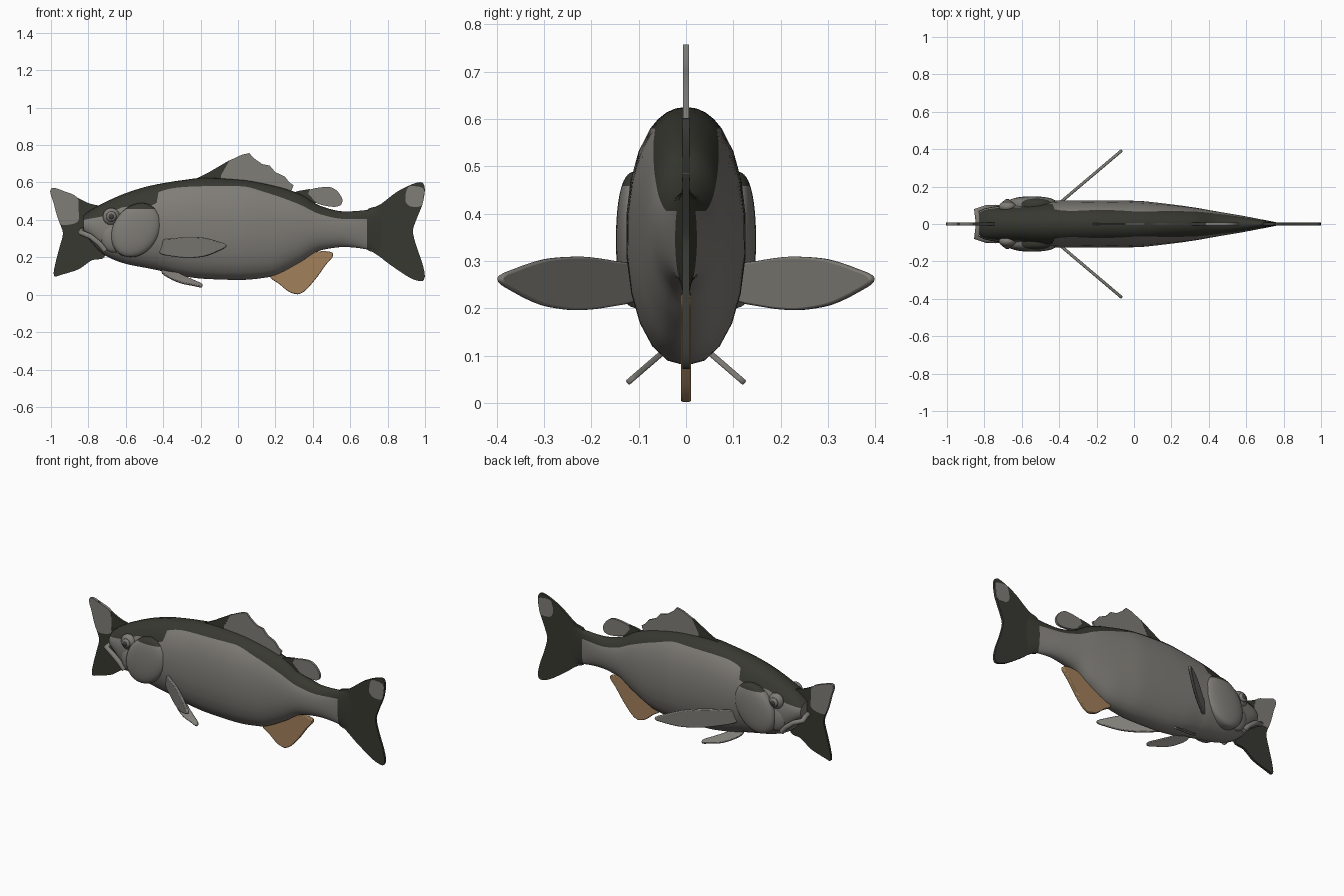
import bpy, bmesh, math
from mathutils import Vector

if "Cube" in bpy.data.objects:
    bpy.data.objects.remove(bpy.data.objects["Cube"])


def material(name, rgb):
    m = bpy.data.materials.new(name)
    m.diffuse_color = (*rgb, 1)
    m.use_nodes = True
    m.node_tree.nodes["Principled BSDF"].inputs["Base Color"].default_value = m.diffuse_color
    return m


GREY = material("scale grey", (0.215, 0.205, 0.185))
DARK = material("dark olive", (0.040, 0.040, 0.031))
TAN = material("fin tan", (0.36, 0.215, 0.105))
PUPIL = material("pupil", (0.05, 0.05, 0.048))


def finish(name, bm, mats, angle=40):
    bmesh.ops.recalc_face_normals(bm, faces=bm.faces)
    me = bpy.data.meshes.new(name)
    bm.to_mesh(me)
    bm.free()
    for m in mats:
        me.materials.append(m)
    ob = bpy.data.objects.new(name, me)
    bpy.context.collection.objects.link(ob)
    bpy.ops.object.select_all(action='DESELECT')
    ob.select_set(True)
    bpy.context.view_layer.objects.active = ob
    bpy.ops.object.shade_smooth_by_angle(angle=math.radians(angle))
    return ob


def smooth_outline(pts, steps=4):
    """Closed Catmull-Rom outline; sharp corners are softened only slightly."""
    out, n = [], len(pts)
    v = [Vector(p) for p in pts]
    for i in range(n):
        a, b, c, d = v[i - 1], v[i], v[(i + 1) % n], v[(i + 2) % n]
        length = (c - b).length
        t0 = (c - a).normalized() * length * 0.8
        t1 = (d - b).normalized() * length * 0.8
        for k in range(steps):
            t = k / steps
            out.append(b * (2*t**3 - 3*t*t + 1) + t0 * (t**3 - 2*t*t + t)
                       + c * (3*t*t - 2*t**3) + t1 * (t**3 - t*t))
    return out


def fin(name, pts, half, mat, place=None, normal=(0, 1, 0), curved=True, bevel=0):
    """Thin plate from an (x, z) outline, optionally mapped into another plane."""
    place = place or (lambda x, z: (x, 0, z))
    outline = smooth_outline(pts) if curved else pts
    bm = bmesh.new()
    n = Vector(normal).normalized() * half
    sides = [[bm.verts.new(Vector(place(p[0], p[1])) + n * s) for p in outline] for s in (-1, 1)]
    bm.faces.new(sides[0])
    bm.faces.new(sides[1][::-1])
    for i in range(len(outline)):
        bm.faces.new((sides[0][i - 1], sides[0][i], sides[1][i], sides[1][i - 1]))
    ob = finish(name, bm, [mat])
    if bevel:
        b = ob.modifiers.new("soft edge", 'BEVEL')
        b.width, b.segments = bevel, 2
    return ob


# Body stations: x, top, bottom, half width, lower limit of the dark back
ROWS = [(-.825, .425, .325, .070, .400), (-.80, .445, .300, .082, .405),
        (-.72, .490, .215, .097, .420), (-.60, .543, .165, .110, .470),
        (-.50, .575, .145, .121, .472), (-.435, .590, .132, .125, .490),
        (-.425, .592, .130, .125, .548), (-.30, .612, .100, .127, .575),
        (-.18, .625, .085, .127, .580), (.01, .615, .079, .125, .580),
        (.17, .588, .095, .109, .540), (.33, .540, .170, .087, .482),
        (.44, .475, .237, .068, .430), (.57, .445, .255, .046, .405),
        (.69, .453, .242, .023, .405), (.77, .487, .195, .007, .405)]


def sample(x, col):
    """Monotone cubic interpolation of one column."""
    i = max(k for k in range(len(ROWS) - 1) if ROWS[k][0] <= x + 1e-9)

    def slope(k):
        return (ROWS[k + 1][col] - ROWS[k][col]) / (ROWS[k + 1][0] - ROWS[k][0])

    def tangent(k):
        if k == 0 or k == len(ROWS) - 1:
            return slope(min(k, len(ROWS) - 2))
        a, b = slope(k - 1), slope(k)
        return 0 if a * b <= 0 else 2 * a * b / (a + b)
    h = ROWS[i + 1][0] - ROWS[i][0]
    t = (x - ROWS[i][0]) / h
    return (ROWS[i][col] * (2*t**3 - 3*t*t + 1) + tangent(i) * h * (t**3 - 2*t*t + t)
            + ROWS[i + 1][col] * (3*t*t - 2*t**3) + tangent(i + 1) * h * (t**3 - t*t))


# Body: lofted rings, each with a vertex exactly on the colour boundary
N, ND, NG = 2.15, 4, 9


def spow(v, e):
    return math.copysign(abs(v) ** e, v)


xs = []
for a, b in zip(ROWS, ROWS[1:]):
    k = max(1, round((b[0] - a[0]) / 0.025))
    xs += [a[0] + (b[0] - a[0]) * j / k for j in range(k)]
xs.append(ROWS[-1][0])
bm = bmesh.new()
rings = []
for x in xs:
    top, bot, w, zd = (sample(x, c) for c in (1, 2, 3, 4))
    mid, h = (top + bot) / 2, (top - bot) / 2
    lim = math.acos(spow((zd - mid) / h, N / 2))
    th = [lim * j / ND for j in range(ND)] + [lim + (math.pi - lim) * j / NG for j in range(NG)]
    th += [math.pi] + [2 * math.pi - t for t in th[:0:-1]]
    rings.append([bm.verts.new((x, w * spow(math.sin(t), 2 / N), mid + h * spow(math.cos(t), 2 / N)))
                  for t in th])
cnt = len(rings[0])
for r, s, x in zip(rings, rings[1:], xs):
    for j in range(cnt):
        f = bm.faces.new((r[j], r[(j + 1) % cnt], s[(j + 1) % cnt], s[j]))
        f.material_index = int(j < ND or j >= cnt - ND or x > .685)
bm.faces.new(rings[0])
bm.faces.new(rings[-1]).material_index = 1
finish("body", bm, [GREY, DARK])

# Tail fin with its grey patch
fin("tail_fin", [(.69, .452), (.75, .475), (.85, .55), (.93, .59), (.985, .60), (.999, .56),
                 (.985, .48), (.957, .41), (.935, .34), (.957, .25), (.985, .17), (.999, .10),
                 (.985, .072), (.92, .09), (.80, .17), (.73, .225), (.69, .243)], .007, DARK)
fin("tail_patch", [(.91, .575), (.97, .577), (.992, .565), (.991, .52), (.98, .475), (.92, .473), (.895, .50)],
    .0085, GREY)

# Second tail-like fin at the head
fin("head_fin", [(-.999, .565), (-.93, .553), (-.80, .49), (-.72, .46), (-.70, .33), (-.715, .20),
                 (-.78, .185), (-.85, .137), (-.95, .105), (-.983, .10), (-.978, .16), (-.955, .25),
                 (-.936, .33), (-.96, .40), (-.985, .49)], .007, DARK)
fin("head_fin_patch", [(-1.0, .567), (-.93, .553), (-.86, .52), (-.852, .45), (-.857, .39),
                       (-.94, .373), (-.96, .40), (-.986, .49)], .0085, GREY)

# Dorsal fin: grey sail with ragged back edge, dark leading part
fin("dorsal_fin", [(-.10, .60), (-.10, .685), (-.04, .72), (.02, .748), (.06, .757), (.085, .73),
                   (.105, .715), (.13, .698), (.17, .69), (.20, .655), (.25, .632), (.275, .60),
                   (.297, .585), (.285, .555), (.20, .55), (.05, .59)], .006, GREY, curved=False)
fin("dorsal_front", [(-.23, .60), (-.22, .622), (-.16, .652), (-.10, .687), (-.045, .719), (-.09, .64), (-.09, .60)],
    .0066, DARK, curved=False)

# Small rear back fin
fin("rear_back_fin", [(.36, .535), (.38, .56), (.43, .572), (.49, .576), (.53, .555), (.558, .51),
                      (.55, .48), (.52, .47), (.47, .475), (.42, .49)], .007, GREY)
fin("rear_back_fin_base", [(.27, .54), (.33, .556), (.385, .565), (.375, .54), (.42, .49), (.36, .49)],
    .0075, DARK, curved=False)

# Tan belly fin
fin("anal_fin", [(.17, .10), (.22, .058), (.27, .017), (.32, .002), (.36, .022), (.42, .09), (.47, .16),
                 (.508, .205), (.505, .225), (.46, .233), (.40, .225), (.30, .18), (.22, .13)],
    .011, TAN, bevel=.006)

for side, label in ((-1, "near"), (1, "far")):
    # Side fins: upright leaves sweeping out and back
    fin("pectoral_fin_" + label,
        [(-.42, .285), (-.35, .300), (-.27, .309), (-.18, .304), (-.10, .282), (-.063, .262),
         (-.10, .235), (-.17, .207), (-.25, .196), (-.33, .202), (-.42, .225)], .008, GREY,
        lambda x, z: (x, side * (.395 + (x + .063) * .845), z), (-.645, side * .764, 0), bevel=.005)
    # Lower paired fins
    fin("pelvic_fin_" + label,
        [(-.41, .128), (-.36, .086), (-.30, .062), (-.24, .050), (-.195, .042), (-.19, .054),
         (-.24, .078), (-.30, .105), (-.35, .130)], .006, GREY,
        lambda x, z: (x, side * (.028 + (.125 - z) * 1.16), z), (0, side * .65, .76), bevel=.003)
    # Gill cover: flattened dome, dark along its top
    bm = bmesh.new()
    bmesh.ops.create_uvsphere(bm, u_segments=40, v_segments=28, radius=1)
    for v in bm.verts:
        x, y, z = v.co
        v.co = (-.545 + .13 * x + .03 * z, side * .09 + .058 * spow(y, .5), .345 + .145 * z)
    for f in bm.faces:
        f.material_index = int(f.calc_center_median().z > .462)
    finish("gill_cover_" + label, bm, [GREY, DARK], 60)
    # Cheek
    bm = bmesh.new()
    bmesh.ops.create_uvsphere(bm, u_segments=24, v_segments=16, radius=1)
    for v in bm.verts:
        v.co = (-.665 + .07 * v.co.x, side * .075 + .035 * v.co.y, .31 + .085 * v.co.z)
    finish("cheek_" + label, bm, [GREY], 60)
    # Eye: domed ring and pupil
    for part, r, y, depth, mat in (("eye", .046, .092, .030, GREY), ("eye_ring", .033, .105, .022, PUPIL),
                                   ("iris", .029, .108, .022, GREY), ("pupil", .019, .116, .018, PUPIL)):
        bm = bmesh.new()
        bmesh.ops.create_uvsphere(bm, u_segments=24, v_segments=16, radius=1)
        for v in bm.verts:
            v.co = (-.677 + r * v.co.x, side * y + depth * v.co.y, .418 + r * v.co.z)
        finish(part + "_" + label, bm, [mat], 60)

# Lips: one tube around the snout, turned down at the corners
half_lip = [(-.71, .085, .235), (-.74, .088, .272), (-.79, .086, .312), (-.842, .072, .332), (-.835, .035, .342)]
path = half_lip + [(-.83, 0, .345)] + [(x, -y, z) for x, y, z in half_lip[::-1]]
cu = bpy.data.curves.new("lips", 'CURVE')
cu.dimensions = '3D'
cu.bevel_depth, cu.bevel_resolution, cu.use_fill_caps = .015, 3, True
sp = cu.splines.new('POLY')
sp.points.add(len(path) - 1)
for p, co in zip(sp.points, path):
    p.co = (*co, 1)
    p.radius = 1
cu.materials.append(GREY)
bpy.context.collection.objects.link(bpy.data.objects.new("lips", cu))
